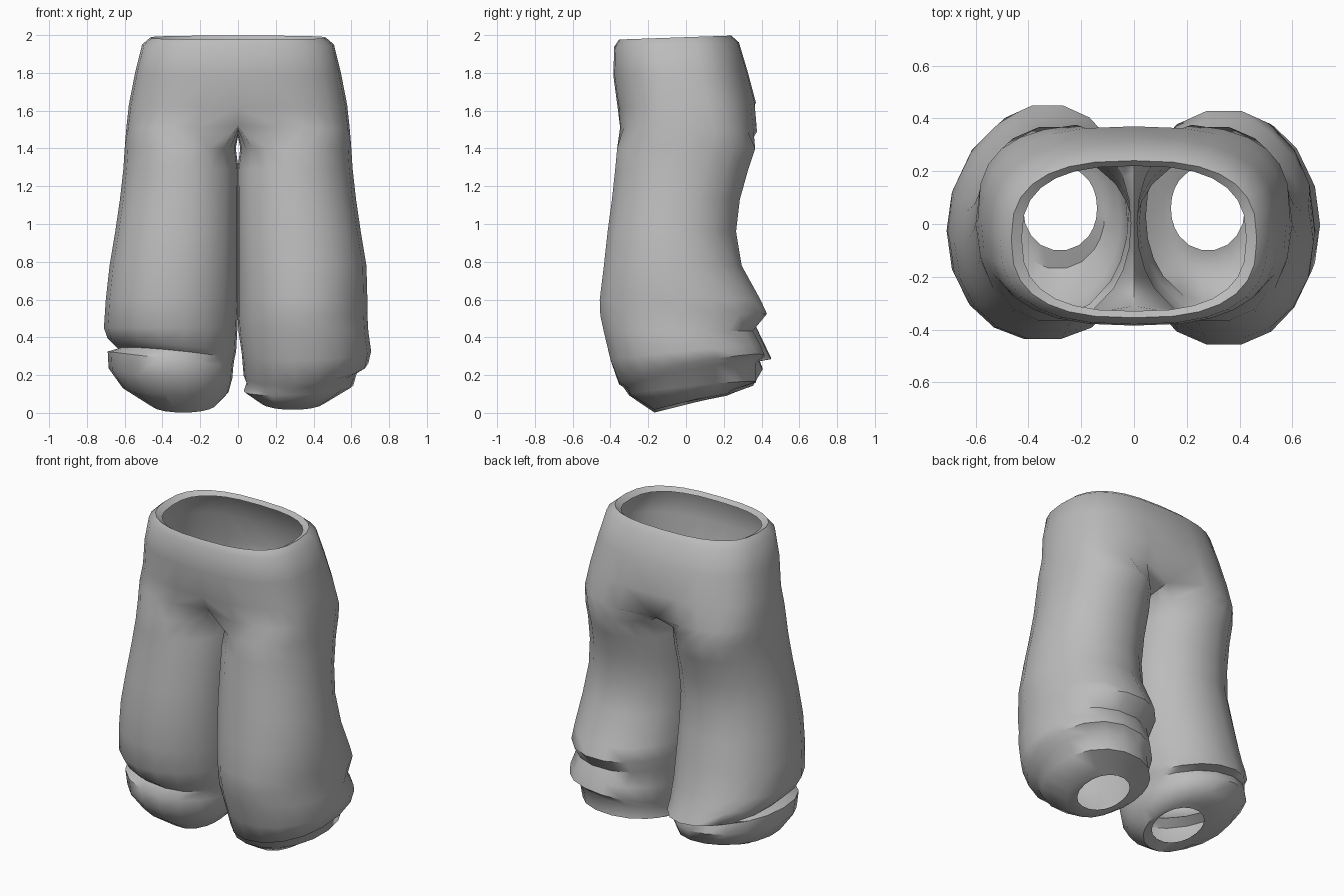
import bpy, bmesh
from math import sin, cos, pi, radians, copysign

OUTER, INNER = 14, 6          # ring segments: outer arc, inside-leg arc

old = bpy.data.objects.get("Cube")
if old:
    bpy.data.objects.remove(old)

grey = bpy.data.materials.new("grey cloth")
grey.use_nodes = True
colour = (0.5, 0.5, 0.5, 1)
grey.diffuse_color = colour
grey.node_tree.nodes["Principled BSDF"].inputs["Base Color"].default_value = colour


def power(value, exponent):
    return copysign(abs(value) ** exponent, value)


def oval(angle, x_in, x_out, front, back, z, tilt, lean, squareness):
    """Point on a rounded outline; angle 0 is front, 90 degrees is outside."""
    dx = (x_out - x_in) / 2 * power(sin(angle), squareness)
    dy = -(back - front) / 2 * power(cos(angle), squareness)
    return [(x_in + x_out) / 2 + dx, (front + back) / 2 + dy,
            z + tilt * dy + lean * dx]


def waist_arc(z, width, front, back, tilt=0.035, squareness=0.76):
    return [oval(pi * i / OUTER, -width, width, front, back, z, tilt, 0, squareness)
            for i in range(OUTER + 1)]


def leg_ring(z, x_in, x_out, front, back, tilt=0, lean=0):
    start, end = radians(-50), radians(230)
    angles = [start + (end - start) * i / OUTER for i in range(OUTER + 1)]
    angles += [end + radians(80) * i / INNER for i in range(1, INNER)]
    return [oval(a, x_in, x_out, front, back, z, tilt, lean, 0.95) for a in angles]


# waist: rolled rim, then hips
waist = [
    (1.965, 0.425, -0.33, 0.22),
    (1.987, 0.465, -0.355, 0.24),
    (1.95, 0.508, -0.38, 0.28),
    (1.8, 0.545, -0.385, 0.325),
    (1.63, 0.578, -0.362, 0.37),
]
# thighs: height, inner x, outer x, front y, back y
thigh = [
    (1.4, 0.012, 0.6, -0.37, 0.372),
    (1.29, -0.003, 0.607, -0.38, 0.335),
    (1.13, -0.003, 0.625, -0.397, 0.29),
    (0.96, -0.003, 0.65, -0.42, 0.27),
    (0.78, -0.003, 0.68, -0.44, 0.3),
]
# bunched lower legs; the last columns slope the ring backwards and outwards
left_shin = [
    (0.6, -0.003, 0.685, -0.463, 0.4, 0, 0),
    (0.52, -0.003, 0.685, -0.46, 0.435, 0.01, 0),
    (0.43, 0.003, 0.69, -0.44, 0.36, 0.01, 0),
    (0.32, 0.02, 0.705, -0.405, 0.4, 0.1, 0.02),
    (0.23, 0.03, 0.69, -0.36, 0.42, 0.19, 0.1),
    (0.195, 0.045, 0.635, -0.315, 0.375, 0.19, 0.12),
    (0.13, 0.03, 0.61, -0.3, 0.375, 0.1, 0.05),
    (0.07, 0.11, 0.47, -0.17, 0.26, 0.25, 0),
    (0.07, 0.14, 0.42, -0.1, 0.22, 0.2, 0),
]
right_shin = [
    (0.6, -0.003, 0.7, -0.442, 0.34, 0, 0),
    (0.45, 0.003, 0.71, -0.43, 0.38, 0, 0),
    (0.36, 0.01, 0.69, -0.39, 0.42, 0, 0.1),
    (0.31, 0.02, 0.635, -0.355, 0.455, -0.05, 0.1),
    (0.285, 0.025, 0.69, -0.385, 0.39, 0, 0.12),
    (0.21, 0.03, 0.685, -0.37, 0.41, 0.06, 0.08),
    (0.12, 0.05, 0.61, -0.305, 0.36, 0.08, 0.04),
    (0.055, 0.11, 0.47, -0.17, 0.26, 0.25, 0),
    (0.06, 0.14, 0.42, -0.1, 0.22, 0.2, 0),
]

# seat: hip arc closed by the crotch seam
hip = waist_arc(1.5, 0.592, -0.355, 0.382, -0.03, 0.66)
hip[0] = [0, -0.31, 1.52]
hip[-1] = [0, 0.3, 1.46]
for i in range(1, INNER):
    t = i / INNER
    hip.append([0, 0.3 - 0.61 * t, 1.46 + 0.06 * t - 0.02 * sin(pi * t)])

bm = bmesh.new()


def bridge(upper, lower, count, closed):
    """Join two rows of vertices with quads."""
    for i in range(count if closed else count - 1):
        j = (i + 1) % count
        bm.faces.new((upper[i], upper[j], lower[j], lower[i]))


def build_half(side, shin):
    def place(points):
        return [bm.verts.new((side * x, y, z)) for x, y, z in points]

    arcs = [place(waist_arc(*row)) for row in waist]
    rings = [place(hip)] + [place(leg_ring(*row)) for row in thigh + shin]
    arcs.append(rings[0][:OUTER + 1])
    for a, b in zip(arcs, arcs[1:]):
        bridge(a, b, OUTER + 1, False)
    for a, b in zip(rings, rings[1:]):
        bridge(a, b, OUTER + INNER, True)


build_half(1, left_shin)
build_half(-1, right_shin)
bmesh.ops.remove_doubles(bm, verts=bm.verts[:], dist=0.0005)
bmesh.ops.recalc_face_normals(bm, faces=bm.faces[:])

mesh = bpy.data.meshes.new("trousers")
bm.to_mesh(mesh)
bm.free()
mesh.materials.append(grey)
trousers = bpy.data.objects.new("trousers", mesh)
bpy.context.collection.objects.link(trousers)
bpy.context.view_layer.objects.active = trousers
trousers.select_set(True)
bpy.ops.object.shade_smooth_by_angle(angle=radians(50))
